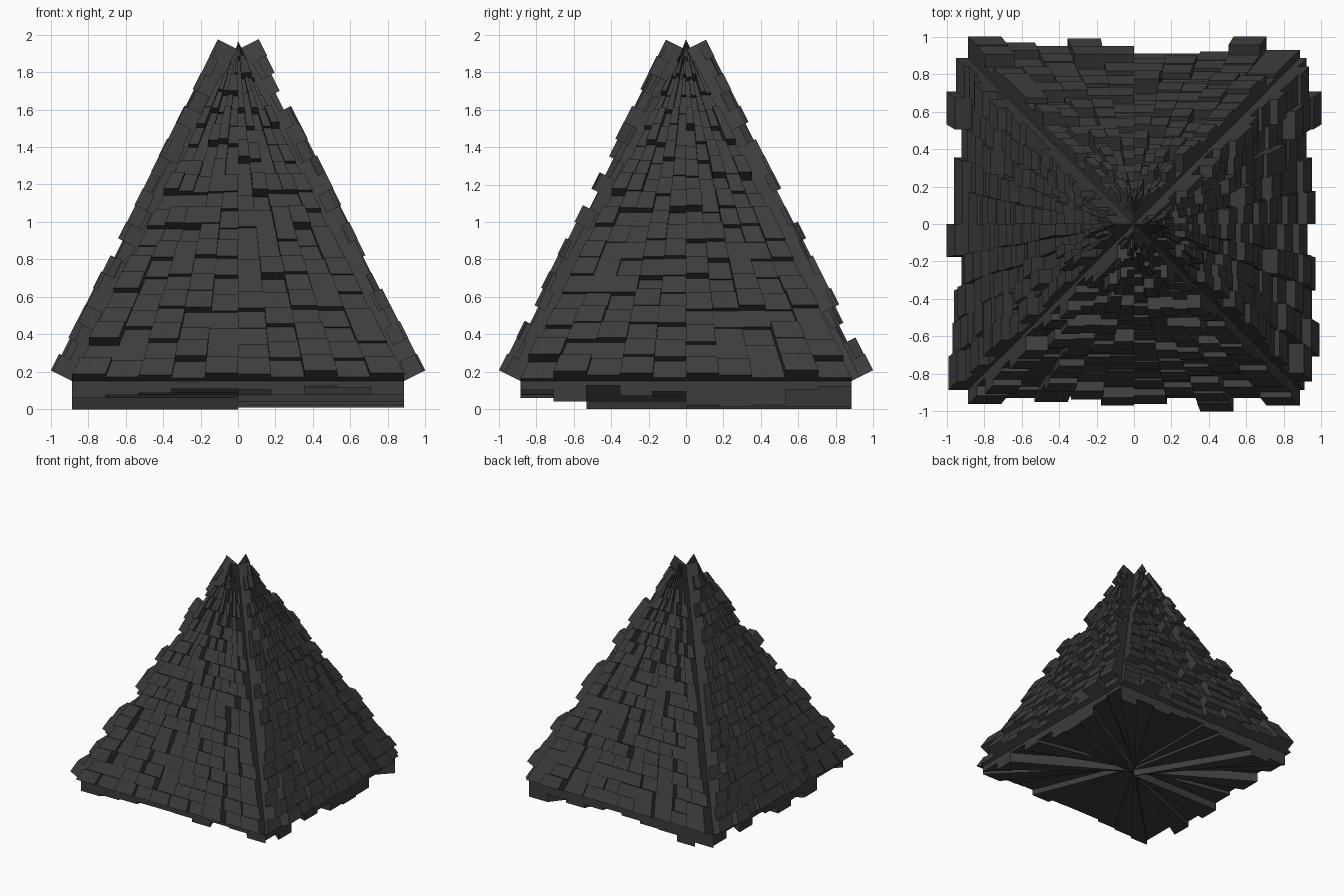
import bpy, bmesh, random
from mathutils import Vector

if "Cube" in bpy.data.objects:
    bpy.data.objects.remove(bpy.data.objects["Cube"])

random.seed(7)
HALF, BASE, APEX = 0.885, 0.15, 1.92
COLS, ROWS = 10, 20
MAX_OUT = 0.126

mat = bpy.data.materials.new("dark_slate")
mat.diffuse_color = (0.045, 0.045, 0.045, 1)
mat.use_nodes = True
mat.node_tree.nodes["Principled BSDF"].inputs["Base Color"].default_value = mat.diffuse_color

# square outline, one list of points per side, counter-clockwise from above
CORNERS = [(-HALF, -HALF), (HALF, -HALF), (HALF, HALF), (-HALF, HALF)]


def edge_point(side, t, level):
    """Point on a side of the pyramid: t along the side, level up to the apex."""
    a, b = Vector(CORNERS[side]), Vector(CORNERS[(side + 1) % 4])
    p = a.lerp(b, t) * (1 - level)
    return Vector((p.x, p.y, BASE + (APEX - BASE) * level))


def raised_block(bm, pts, height):
    """A face pushed out along its normal, with walls around it."""
    face = bm.faces.new([bm.verts.new(p) for p in pts])
    face.normal_update()
    n = face.normal.copy()
    top = bmesh.ops.extrude_discrete_faces(bm, faces=[face])["faces"][0]
    bmesh.ops.translate(bm, verts=list(top.verts), vec=n * height)


def finish(bm, name):
    me = bpy.data.meshes.new(name)
    bm.to_mesh(me)
    bm.free()
    me.materials.append(mat)
    bpy.context.collection.objects.link(bpy.data.objects.new(name, me))


# outward reach of the eave shingles, sides front, right, back, left
EAVES = [
    [.96, .93, .95, .92, .97, .96, .93, 1.0, .93, .97],
    [.91, .99, .95, .97, .92, .97, .95, .92, 1.0, .92],
    [.93, 1.0, .92, .91, .91, .95, .99, .95, .97, 1.0],
    [.95, 1.0, .92, .96, .96, 1.0, .92, .96, .97, .99],
]

# shingled slopes
for side, name in enumerate(("front", "right", "back", "left")):
    bm = bmesh.new()
    for r in range(ROWS):
        lo, hi = r / ROWS, (r + 1) / ROWS
        for c in range(COLS):
            t0, t1 = c / COLS, (c + 1) / COLS
            pts = [edge_point(side, t0, lo), edge_point(side, t1, lo)]
            if r < ROWS - 1:
                pts += [edge_point(side, t1, hi), edge_point(side, t0, hi)]
            else:
                pts.append(Vector((0, 0, APEX)))
            h = random.uniform(0.02, MAX_OUT)
            if r == 0:
                h = (EAVES[side][c] - HALF) / 0.895
            elif r == ROWS - 1 and c in (4, 5):
                h = 0.12
            raised_block(bm, pts, h)
    finish(bm, name + "_shingles")

# underside wedges hanging to different depths
FIXED = {(0, 0): 0.09, (1, 1): 0.11, (3, 7): 0.15, (1, 6): 0.14,
         (2, 0): 0.14, (2, 8): 0.15, (3, 5): 0.15}
bm = bmesh.new()
for side in range(4):
    for c in range(COLS):
        deep = 0.09 if side == 0 else 0.13
        depth = FIXED.get((side, c), random.uniform(0.02, deep))
        pts = [Vector((0, 0, BASE)), edge_point(side, (c + 1) / COLS, 0),
               edge_point(side, c / COLS, 0)]
        raised_block(bm, pts, depth)
finish(bm, "underside_wedges")
